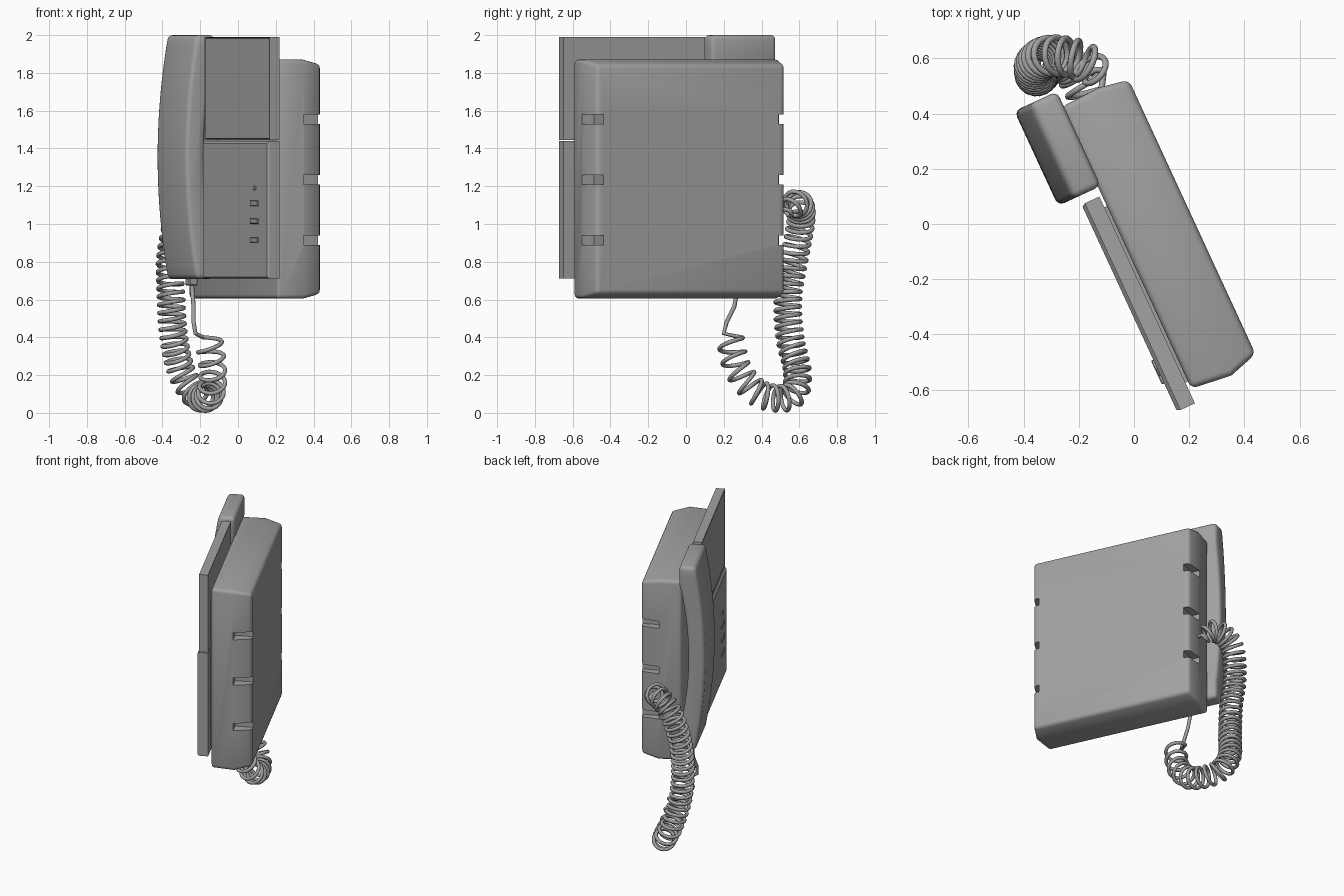
import bpy, bmesh, math
from mathutils import Vector

if "Cube" in bpy.data.objects:
    bpy.data.objects.remove(bpy.data.objects["Cube"], do_unlink=True)

TURN = math.radians(-65.2)   # whole phone is turned about the vertical axis

grey = bpy.data.materials.new("plain grey")
grey.use_nodes = True
GREY = (0.36, 0.36, 0.36, 1)
grey.diffuse_color = GREY
grey.node_tree.nodes["Principled BSDF"].inputs["Base Color"].default_value = GREY


def apply_mods(ob):
    bpy.ops.object.select_all(action="DESELECT")
    ob.select_set(True)
    bpy.context.view_layer.objects.active = ob
    for m in list(ob.modifiers):
        bpy.ops.object.modifier_apply(modifier=m.name)


def finish(name, bm, bevel=0.0, segments=2):
    bmesh.ops.recalc_face_normals(bm, faces=bm.faces)
    mesh = bpy.data.meshes.new(name)
    bm.to_mesh(mesh)
    bm.free()
    mesh.materials.append(grey)
    ob = bpy.data.objects.new(name, mesh)
    bpy.context.collection.objects.link(ob)
    ob.rotation_euler.z = TURN
    if bevel:
        mod = ob.modifiers.new("bevel", "BEVEL")
        mod.width, mod.segments = bevel, segments
        mod.limit_method, mod.angle_limit = "ANGLE", math.radians(35)
    apply_mods(ob)
    return ob


def smooth(ob, angle=40):
    bpy.ops.object.select_all(action="DESELECT")
    ob.select_set(True)
    bpy.context.view_layer.objects.active = ob
    bpy.ops.object.shade_smooth_by_angle(angle=math.radians(angle))


def loft(rings):
    """Join rectangles (y, x0, x1, z0, z1) into a closed solid."""
    bm = bmesh.new()
    loops = [[bm.verts.new(p) for p in ((x0, y, z0), (x1, y, z0), (x1, y, z1), (x0, y, z1))]
             for y, x0, x1, z0, z1 in rings]
    for a, b in zip(loops, loops[1:]):
        for i in range(4):
            j = (i + 1) % 4
            bm.faces.new((a[i], a[j], b[j], b[i]))
    bm.faces.new(loops[0])
    bm.faces.new(loops[-1])
    return bm


def box(x0, x1, y0, y1, z0, z1):
    return loft([(y0, x0, x1, z0, z1), (y1, x0, x1, z0, z1)])


# Wall housing with tapered back, rounded edges and three notches on each end
body = finish("housing", loft([(-0.062, -0.495, 0.628, 0.605, 1.87),
                               (0.09, -0.502, 0.646, 0.605, 1.87),
                               (0.202, -0.482, 0.612, 0.63, 1.845)]), 0.022, 3)
for z in (0.915, 1.235, 1.555):
    for x0, x1 in ((0.575, 0.8), (-0.7, -0.445)):
        cutter = finish("notch_cutter", box(x0, x1, 0.085, 0.4, z - 0.025, z + 0.025))
        cutter.hide_render = True
        cut = body.modifiers.new("notch", "BOOLEAN")
        cut.operation, cut.object, cut.solver = "DIFFERENCE", cutter, "EXACT"
        apply_mods(body)
        bpy.data.objects.remove(cutter, do_unlink=True)
smooth(body)

# Front cover: lower panel, upper frame and inset lid
finish("lower_panel", loft([(-0.143, -0.135, 0.675, 0.72, 1.425),
                            (-0.13, -0.143, 0.682, 0.712, 1.44),
                            (-0.072, -0.143, 0.682, 0.712, 1.44)]))
bm = box(-0.143, 0.682, -0.13, -0.072, 1.445, 1.99)
front = min(bm.faces, key=lambda f: f.calc_center_median().y)
bmesh.ops.inset_region(bm, faces=[front], thickness=0.02)
bmesh.ops.inset_region(bm, faces=[front], thickness=0.006, depth=-0.01)
bmesh.ops.inset_region(bm, faces=[front], thickness=0.006, depth=0.008)
finish("upper_panel", bm)
finish("panel_mount", box(-0.1, 0.6, -0.075, -0.055, 0.75, 1.8))

# Keys and indicator
for z in (0.915, 1.015, 1.11):
    finish("key", box(0.475, 0.57, -0.152, -0.14, z - 0.014, z + 0.014), 0.003, 1)
finish("indicator", box(0.51, 0.538, -0.149, -0.14, 1.18, 1.202), 0.003, 1)

# Handset: crescent side profile swept across its width
STEPS = 20
outer, inner = [], []
for i in range(STEPS + 1):
    t = 2 * i / STEPS - 1
    z = 1.355 + 0.645 * t
    outer.append((-0.222 + 0.062 * t * t, z))
    inner.append((-0.052 - 0.06 * max(0, 1 - (t / 0.8) ** 2), z))
profile = outer + inner[::-1]
bm = bmesh.new()
face = bm.faces.new([bm.verts.new((-0.553, y, z)) for y, z in profile])
ext = bmesh.ops.extrude_face_region(bm, geom=[face])
bmesh.ops.translate(bm, vec=(0.378, 0, 0),
                    verts=[v for v in ext["geom"] if isinstance(v, bmesh.types.BMVert)])
smooth(finish("handset", bm, 0.024, 3), 50)

# Cradle hooks behind the handset ends, and cord plug beneath it
for z in (0.85, 1.78):
    finish("cradle_rest", box(-0.47, -0.25, -0.075, -0.05, z - 0.06, z + 0.06))
finish("cord_plug", box(-0.39, -0.33, -0.13, -0.08, 0.675, 0.73), 0.006, 1)

# Coiled cord: helix wound around a hanging guide path
guide = [Vector(p) for p in (
    (-0.13, 0.53, 1.07), (-0.19, 0.59, 1.11), (-0.30, 0.61, 1.04), (-0.355, 0.58, 0.85),
    (-0.355, 0.54, 0.62), (-0.34, 0.55, 0.4), (-0.30, 0.59, 0.22), (-0.23, 0.57, 0.10),
    (-0.17, 0.47, 0.078), (-0.14, 0.36, 0.12), (-0.135, 0.27, 0.24), (-0.155, 0.235, 0.39))]


def guide_point(s):
    i = min(int(s), len(guide) - 2)
    t = s - i
    p0, p1, p2, p3 = (guide[max(0, min(len(guide) - 1, i + k))] for k in (-1, 0, 1, 2))
    return 0.5 * (2 * p1 + (p2 - p0) * t + (2 * p0 - 5 * p1 + 4 * p2 - p3) * t * t
                  + (3 * p1 - p0 - 3 * p2 + p3) * t ** 3)


side = Vector((0.84, 0.55, 0))
end, samples = len(guide) - 1, 900
points, phase = [Vector((-0.12, 0.47, 1.09))], 0.0
last = guide_point(0)
for k in range(samples + 1):
    s = end * k / samples
    p = guide_point(s)
    tangent = (guide_point(min(s + 0.02, end)) - guide_point(max(s - 0.02, 0))).normalized()
    pitch = 0.043 if s < 6 else 0.055 if s < 9 else 0.075
    phase += math.tau * (p - last).length / pitch
    last = p
    across = (side - tangent * side.dot(tangent)).normalized()
    radius = 0.066 * min(1, 0.4 + s)
    points.append(p + radius * (across * math.cos(phase)
                                + tangent.cross(across) * math.sin(phase)))
# Straight lead up to the handset plug
points += [Vector(p) for p in ((-0.225, 0.2, 0.42), (-0.235, 0.215, 0.48),
                               (-0.235, 0.255, 0.56), (-0.245, 0.28, 0.69))]

curve = bpy.data.curves.new("coiled_cord", "CURVE")
curve.dimensions = "3D"
curve.bevel_depth, curve.bevel_resolution, curve.use_fill_caps = 0.0115, 2, True
spline = curve.splines.new("POLY")
spline.points.add(len(points) - 1)
for sp, p in zip(spline.points, points):
    sp.co = (*p, 1)
curve.materials.append(grey)
cord = bpy.data.objects.new("coiled_cord", curve)
bpy.context.collection.objects.link(cord)
bpy.ops.object.select_all(action="DESELECT")
cord.select_set(True)
bpy.context.view_layer.objects.active = cord
bpy.ops.object.convert(target="MESH")
smooth(bpy.context.view_layer.objects.active, 60)
